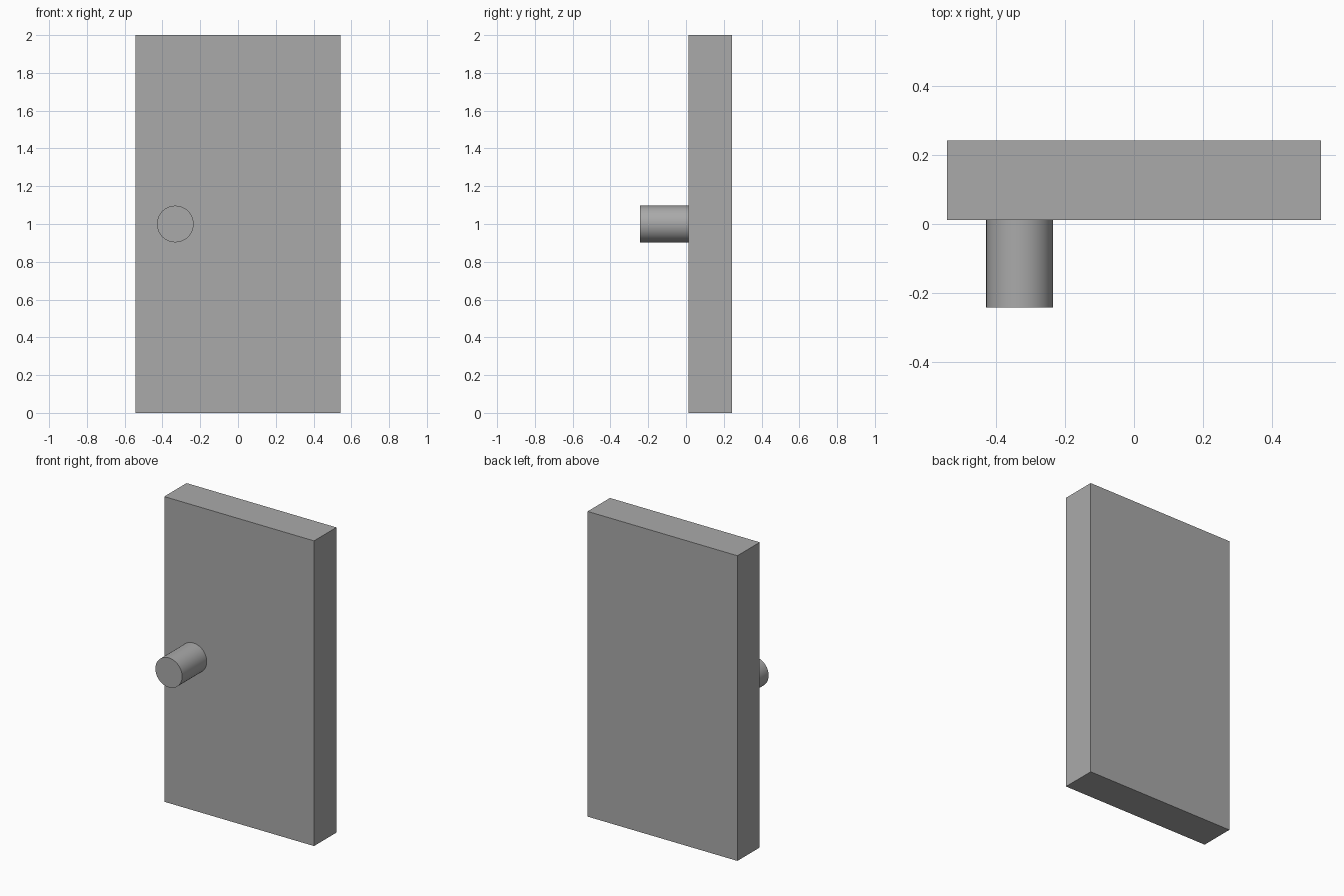
import bpy
import math

if "Cube" in bpy.data.objects:
    bpy.data.objects.remove(bpy.data.objects["Cube"], do_unlink=True)

# Single grey material
GREY = (0.40, 0.40, 0.40, 1.0)
grey = bpy.data.materials.new("grey")
grey.use_nodes = True
grey.diffuse_color = GREY
grey.node_tree.nodes["Principled BSDF"].inputs["Base Color"].default_value = GREY


def finish(name):
    """Name the active object, apply its transform and colour it."""
    obj = bpy.context.object
    obj.name = obj.data.name = name
    bpy.ops.object.transform_apply(location=False, rotation=True, scale=True)
    obj.data.materials.append(grey)
    return obj


# Upright rectangular door slab
FRONT, BACK = 0.012, 0.243
bpy.ops.mesh.primitive_cube_add(size=1, location=(0, (FRONT + BACK) / 2, 1))
bpy.context.object.scale = (1.086, BACK - FRONT, 2)
finish("door_panel")

# Round handle standing out from the front face
TIP = -0.243
bpy.ops.mesh.primitive_cylinder_add(
    vertices=48, radius=0.097, depth=FRONT - TIP,
    location=(-0.332, (FRONT + TIP) / 2, 1), rotation=(math.pi / 2, 0, 0))
finish("door_handle")
bpy.ops.object.shade_smooth_by_angle(angle=math.radians(30))
